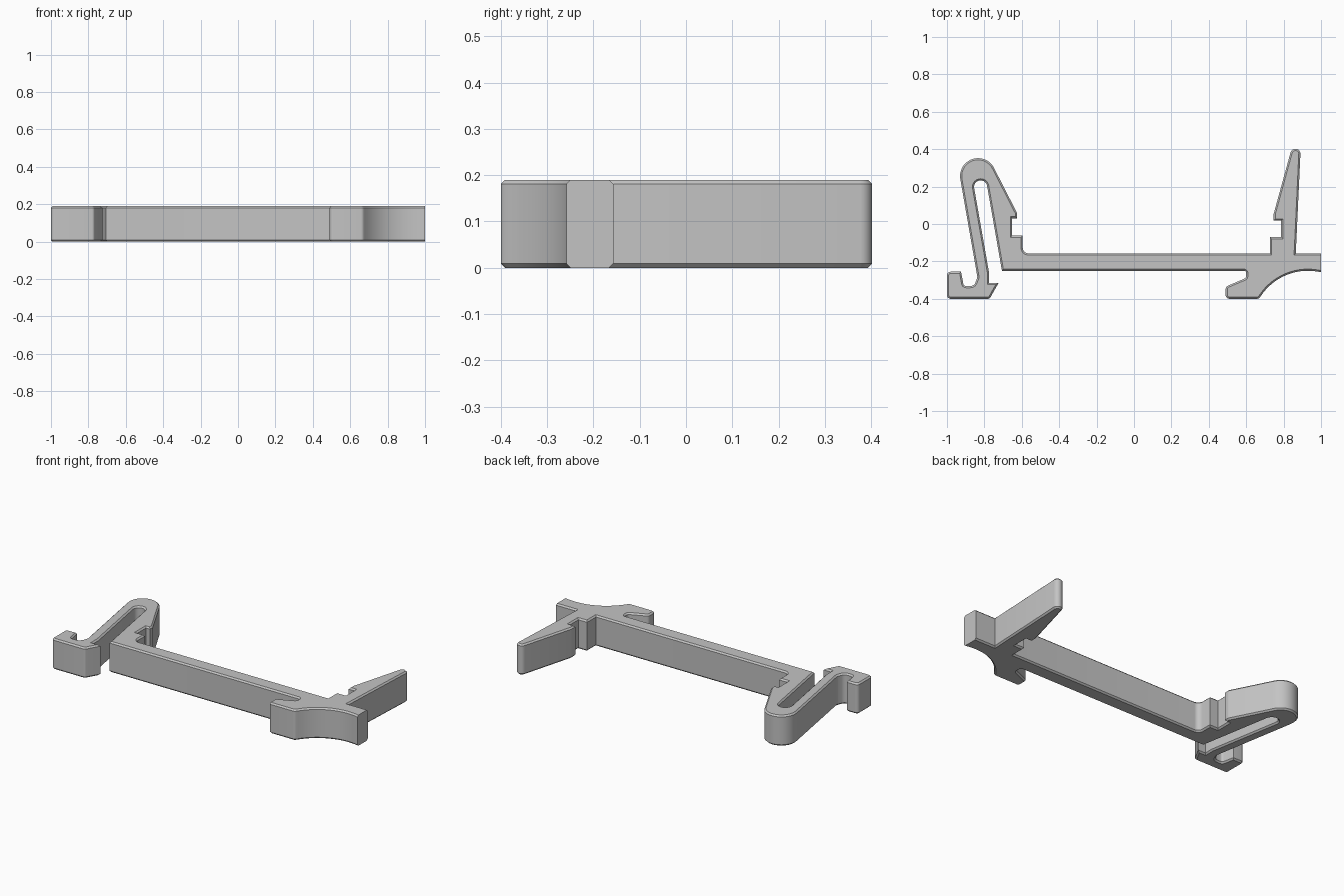
import bpy
import bmesh
from math import cos, sin, tan, radians
from mathutils import Vector

HEIGHT = 0.19
CHAMFER = 0.009


def arc(cx, cy, radius, start, end, steps=16):
    """Points along a circular arc, angles in degrees."""
    angles = [radians(start + (end - start) * i / steps) for i in range(steps + 1)]
    return [(cx + radius * cos(a), cy + radius * sin(a)) for a in angles]


def round_corners(outline, steps=5):
    """Replace every (x, y, radius) corner with a fillet."""
    result = []
    count = len(outline)
    for i, point in enumerate(outline):
        corner = Vector(point[:2])
        if len(point) == 2:
            result.append(corner)
            continue
        before = (Vector(outline[i - 1][:2]) - corner).normalized()
        after = (Vector(outline[(i + 1) % count][:2]) - corner).normalized()
        half = before.angle(after) / 2
        reach = point[2] / tan(half)
        centre = corner + (before + after).normalized() * point[2] / sin(half)
        first = corner + before * reach - centre
        last = corner + after * reach - centre
        for k in range(steps + 1):
            direction = first.lerp(last, k / steps).normalized()
            result.append(centre + direction * point[2])
    return result


def extrude_profile(name, outline, material):
    """Extrude a closed outline upward and chamfer its rims."""
    bm = bmesh.new()
    base = bm.faces.new([bm.verts.new((x, y, 0)) for x, y in outline])
    raised = bmesh.ops.extrude_face_region(bm, geom=[base], use_keep_orig=True)
    tops = [g for g in raised["geom"] if isinstance(g, bmesh.types.BMVert)]
    bmesh.ops.translate(bm, verts=tops, vec=(0, 0, HEIGHT))
    bmesh.ops.recalc_face_normals(bm, faces=bm.faces[:])
    # The cut end of the bar stays square, all other rims are chamfered
    rims = [e for e in bm.edges
            if abs(e.verts[0].co.z - e.verts[1].co.z) < 1e-5
            and min(v.co.x for v in e.verts) < 0.999]
    bmesh.ops.bevel(bm, geom=rims, offset=CHAMFER, segments=1,
                    affect='EDGES', clamp_overlap=False)
    mesh = bpy.data.meshes.new(name)
    bm.to_mesh(mesh)
    bm.free()
    mesh.materials.append(material)
    obj = bpy.data.objects.new(name, mesh)
    bpy.context.collection.objects.link(obj)
    bpy.ops.object.select_all(action='DESELECT')
    obj.select_set(True)
    bpy.context.view_layer.objects.active = obj
    bpy.ops.object.shade_smooth_by_angle(angle=radians(30))
    return obj


default_cube = bpy.data.objects.get("Cube")
if default_cube:
    bpy.data.objects.remove(default_cube, do_unlink=True)

grey = bpy.data.materials.new("plain grey")
grey.use_nodes = True
colour = (0.55, 0.55, 0.55, 1)
grey.diffuse_color = colour
grey.node_tree.nodes["Principled BSDF"].inputs["Base Color"].default_value = colour

# Front side of the bar, then the small hook beneath its far end
bar_front = [(-0.706, -0.25), (0.6, -0.25, 0.012)]
small_hook = [(0.6, -0.288, 0.015), (0.49, -0.335, 0.02), (0.49, -0.4, 0.02),
              (0.667, -0.4, 0.02)]
# Concave thumb rest running to the square end
thumb_rest = arc(0.93, -0.552, 0.302, 146, 76.6)
thumb_rest[-1] = (1, thumb_rest[-1][1])
bar_end = [(1, -0.157), (0.865, -0.157)]
# Tapered prong with a notch on its inner side
prong = arc(0.863, 0.375, 0.027, 3, 165, 10)
prong_notch = [(0.747, 0.055, 0.012), (0.747, 0.018), (0.787, 0.018),
               (0.787, -0.07), (0.727, -0.07), (0.727, -0.157)]
# Back of the bar and the notched side of the spring loop
loop_notch = [(-0.595, -0.157, 0.03), (-0.595, -0.062), (-0.652, -0.062),
              (-0.652, 0.03), (-0.625, 0.03), (-0.625, 0.058, 0.012)]
loop_outside = arc(-0.834, 0.256, 0.096, 26.6, 190, 24)
# Latch hook at the free end of the spring arm
latch = [(-0.837, -0.285, 0.03), (-0.855, -0.332, 0.03), (-0.91, -0.332, 0.015),
         (-0.925, -0.255), (-1, -0.255, 0.02), (-1, -0.4, 0.02),
         (-0.772, -0.4, 0.015), (-0.724, -0.315), (-0.775, -0.315), (-0.775, -0.26)]
loop_slot = arc(-0.82, 0.198, 0.035, 190, 10)

outline = (bar_front + small_hook + thumb_rest + bar_end + prong + prong_notch
           + loop_notch + loop_outside + latch + loop_slot)
extrude_profile("spring_clip_bracket", round_corners(outline), grey)
